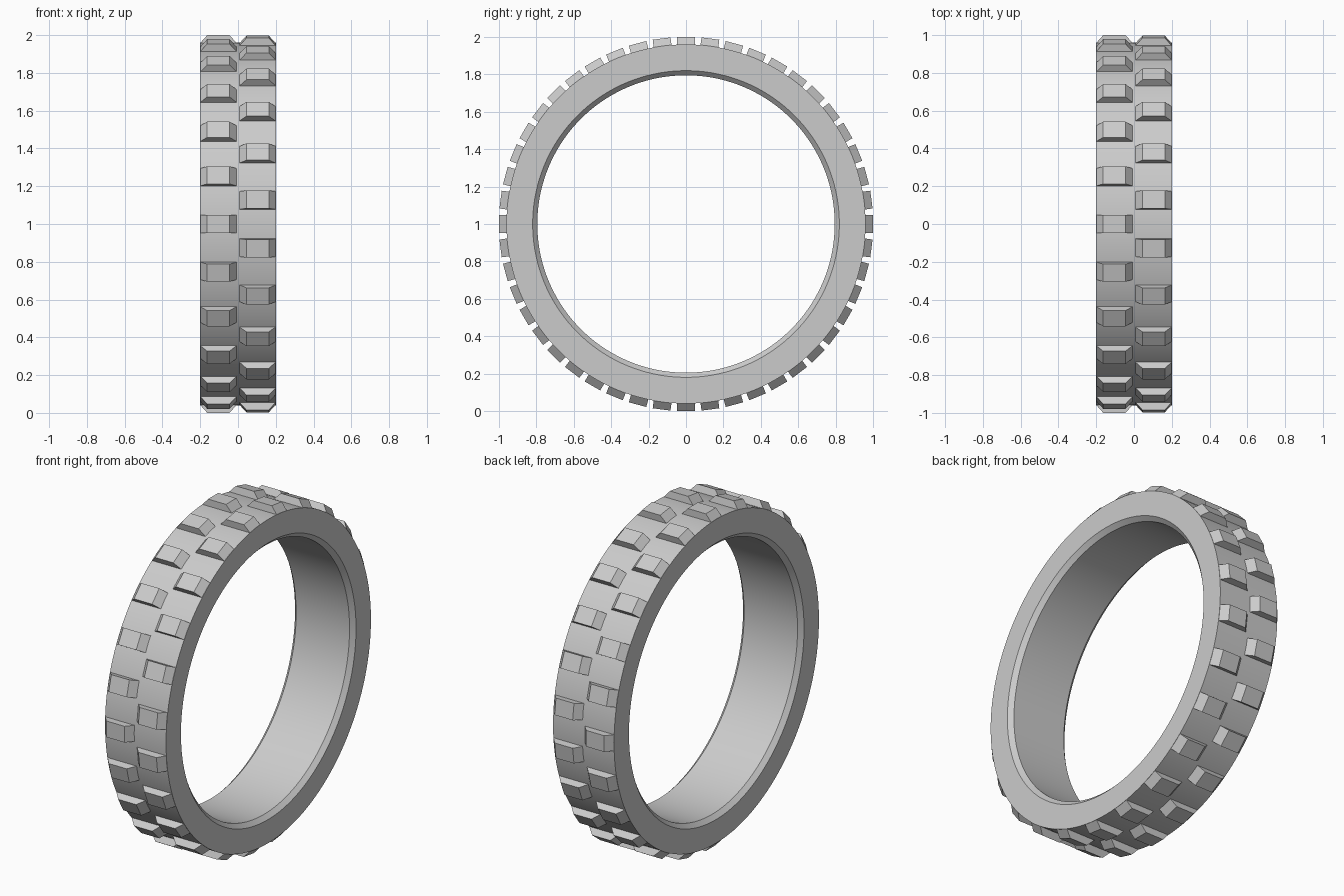
import bpy, bmesh, math
from mathutils import Matrix, Vector

cube = bpy.data.objects.get("Cube")
if cube:
    bpy.data.objects.remove(cube, do_unlink=True)

SEGMENTS = 144
KNOBS = 24
PITCH = math.tau / KNOBS
CENTRE = Matrix.Translation((0, 0, 1))

rubber = bpy.data.materials.new("grey_rubber")
rubber.use_nodes = True
colour = (0.6, 0.6, 0.6, 1)
rubber.diffuse_color = colour
rubber.node_tree.nodes["Principled BSDF"].inputs["Base Color"].default_value = colour


def finish(bm, name):
    bmesh.ops.recalc_face_normals(bm, faces=bm.faces[:])
    mesh = bpy.data.meshes.new(name)
    bm.to_mesh(mesh)
    bm.free()
    mesh.materials.append(rubber)
    obj = bpy.data.objects.new(name, mesh)
    bpy.context.collection.objects.link(obj)
    return obj


def tyre_band():
    # Rectangular section with chamfered inner rims and a centre seam, spun about x
    profile = [(-0.2, 0.96), (0, 0.96), (0.2, 0.96), (0.2, 0.82),
               (0.175, 0.795), (-0.175, 0.795), (-0.2, 0.82)]
    bm = bmesh.new()
    verts = [bm.verts.new((x, 0, r)) for x, r in profile]
    edges = [bm.edges.new((v, verts[(i + 1) % len(verts)])) for i, v in enumerate(verts)]
    bmesh.ops.spin(bm, geom=verts + edges, axis=(1, 0, 0), cent=(0, 0, 0),
                   angle=math.tau, steps=SEGMENTS, use_merge=True)
    bmesh.ops.remove_doubles(bm, verts=bm.verts[:], dist=0.0001)
    bm.transform(CENTRE)
    obj = finish(bm, "tyre_band")
    bpy.ops.object.select_all(action='DESELECT')
    obj.select_set(True)
    bpy.context.view_layer.objects.active = obj
    bpy.ops.object.shade_smooth_by_angle(angle=math.radians(30))


def tread_row(name, side, phase):
    # Blocks slope along the axle and keep straight walls around the tyre
    section = [(0.007, 0.958), (0.2, 0.958), (0.163, 1.0), (0.045, 1.0)]
    half = 0.048
    bm = bmesh.new()
    for k in range(KNOBS):
        turn = CENTRE @ Matrix.Rotation(k * PITCH + phase, 4, 'X')
        ends = [[bm.verts.new(turn @ Vector((side * x, y, r))) for x, r in section]
                for y in (-half, half)]
        for loop in ends:
            bm.faces.new(loop)
        for i in range(len(section)):
            j = (i + 1) % len(section)
            bm.faces.new((ends[0][i], ends[0][j], ends[1][j], ends[1][i]))
    finish(bm, name)


tyre_band()
tread_row("right_tread_blocks", -1, 0)
tread_row("left_tread_blocks", 1, PITCH / 2)
